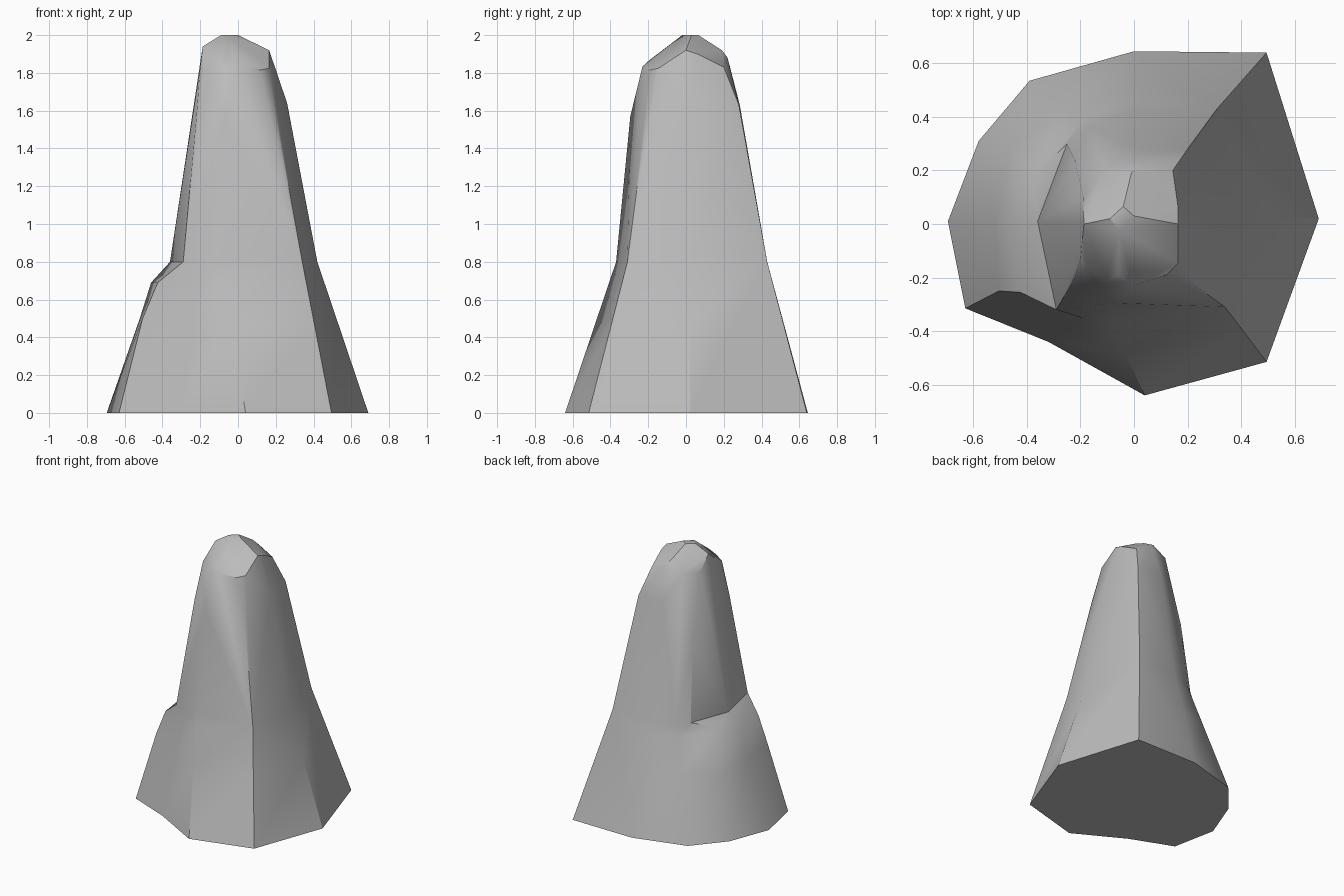
import bpy
import bmesh
import math
from mathutils import Vector

default_cube = bpy.data.objects.get("Cube")
if default_cube:
    bpy.data.objects.remove(default_cube, do_unlink=True)

# Stone colour
stone = bpy.data.materials.new("grey_stone")
stone.use_nodes = True
stone_colour = (0.5, 0.5, 0.5, 1)
stone.diffuse_color = stone_colour
stone.node_tree.nodes["Principled BSDF"].inputs["Base Color"].default_value = stone_colour

WAIST = 0.8


def at_height(outline, height):
    """Lift a flat outline to a height."""
    return [Vector((x, y, height)) for x, y in outline]


def blend_ring(lower, upper, amount, overrides):
    """Ring between two others, with some corners pushed out by hand."""
    ring = [a.lerp(b, amount) for a, b in zip(lower, upper)]
    for index, corner in overrides.items():
        ring[index] = Vector(corner)
    return ring


def bridge(mesh, lower, upper):
    """Join two rings of vertices with a band of quads."""
    count = len(lower)
    for i in range(count):
        j = (i + 1) % count
        mesh.faces.new((lower[i], lower[j], upper[j], upper[i]))


# Outlines run counter-clockwise from the front corner
foot = at_height([
    (.04, -.64), (.495, -.515), (.69, .02), (.495, .64), (0, .645),
    (-.39, .535), (-.58, .31), (-.695, .01), (-.63, -.315), (-.32, -.44)], 0)
waist = at_height([
    (-.085, -.37), (.34, -.31), (.42, .02), (.31, .43), (0, .43),
    (-.17, .36), (-.25, .3), (-.36, .01), (-.29, -.32), (-.19, -.352)], WAIST)

# Bulge and ledge on the side of the flared foot
bulge = blend_ring(foot, waist, 0.6, {
    6: (-.46, .28, .45), 7: (-.52, .01, .5), 8: (-.505, -.25, .5)})
ledge = blend_ring(foot, waist, 0.88, {
    6: (-.38, .17, .75), 7: (-.46, .01, .69), 8: (-.425, -.255, .69)})

# Corners of the tapering shaft
shaft = [
    (-.07, -.295, 1.57), (.2, -.21, 1.57), (.26, .02, 1.64), (.2, .28, 1.63),
    (0, .285, 1.63), (-.22, .235, 1.35), (-.22, -.2, 1.57)]

# Chipped crown: its rim, then the small flat top
rim = [
    (-.18, -.17, 1.82), (-.1, -.215, 1.83), (-.06, -.19, 1.87), (0, -.23, 1.835),
    (.12, -.19, 1.815), (.165, -.145, 1.825), (.165, 0, 1.92), (.165, .06, 1.9),
    (.145, .2, 1.83), (.02, .22, 1.88), (-.01, .19, 1.92), (-.11, .2, 1.85),
    (-.19, .1, 1.84), (-.187, 0, 1.94), (-.2, -.13, 1.83)]
tip = [(-.09, .02, 2), (-.04, .065, 2), (0, .03, 2), (-.055, -.02, 2)]

bm = bmesh.new()

# Spire: faceted hull above the waist, left open underneath
spire_points = waist + [Vector(p) for p in shaft + rim + tip]
spire_verts = [bm.verts.new(p) for p in spire_points]
hull = bmesh.ops.convex_hull(bm, input=spire_verts)
loose = [v for v in bm.verts if not v.link_faces]
bmesh.ops.delete(bm, geom=loose, context="VERTS")
bm.normal_update()
underside = [f for f in bm.faces if all(abs(v.co.z - WAIST) < 0.001 for v in f.verts)]
bmesh.ops.delete(bm, geom=underside, context="FACES")

# Foot: stacked rings with a flat base
rings = [[bm.verts.new(p) for p in ring] for ring in (foot, bulge, ledge, waist)]
for lower, upper in zip(rings, rings[1:]):
    bridge(bm, lower, upper)
bm.faces.new(list(reversed(rings[0])))

# Weld the spire to the foot and merge flat facets
bmesh.ops.remove_doubles(bm, verts=list(bm.verts), dist=0.001)
bmesh.ops.dissolve_limit(bm, angle_limit=math.radians(2),
                         verts=list(bm.verts), edges=list(bm.edges))
bmesh.ops.recalc_face_normals(bm, faces=list(bm.faces))

mesh = bpy.data.meshes.new("rock_pillar")
bm.to_mesh(mesh)
bm.free()
mesh.materials.append(stone)
pillar = bpy.data.objects.new("rock_pillar", mesh)
bpy.context.collection.objects.link(pillar)

# Smooth the gentle bends and keep the chiselled edges
bpy.ops.object.select_all(action="DESELECT")
pillar.select_set(True)
bpy.context.view_layer.objects.active = pillar
bpy.ops.object.shade_smooth_by_angle(angle=math.radians(32))
